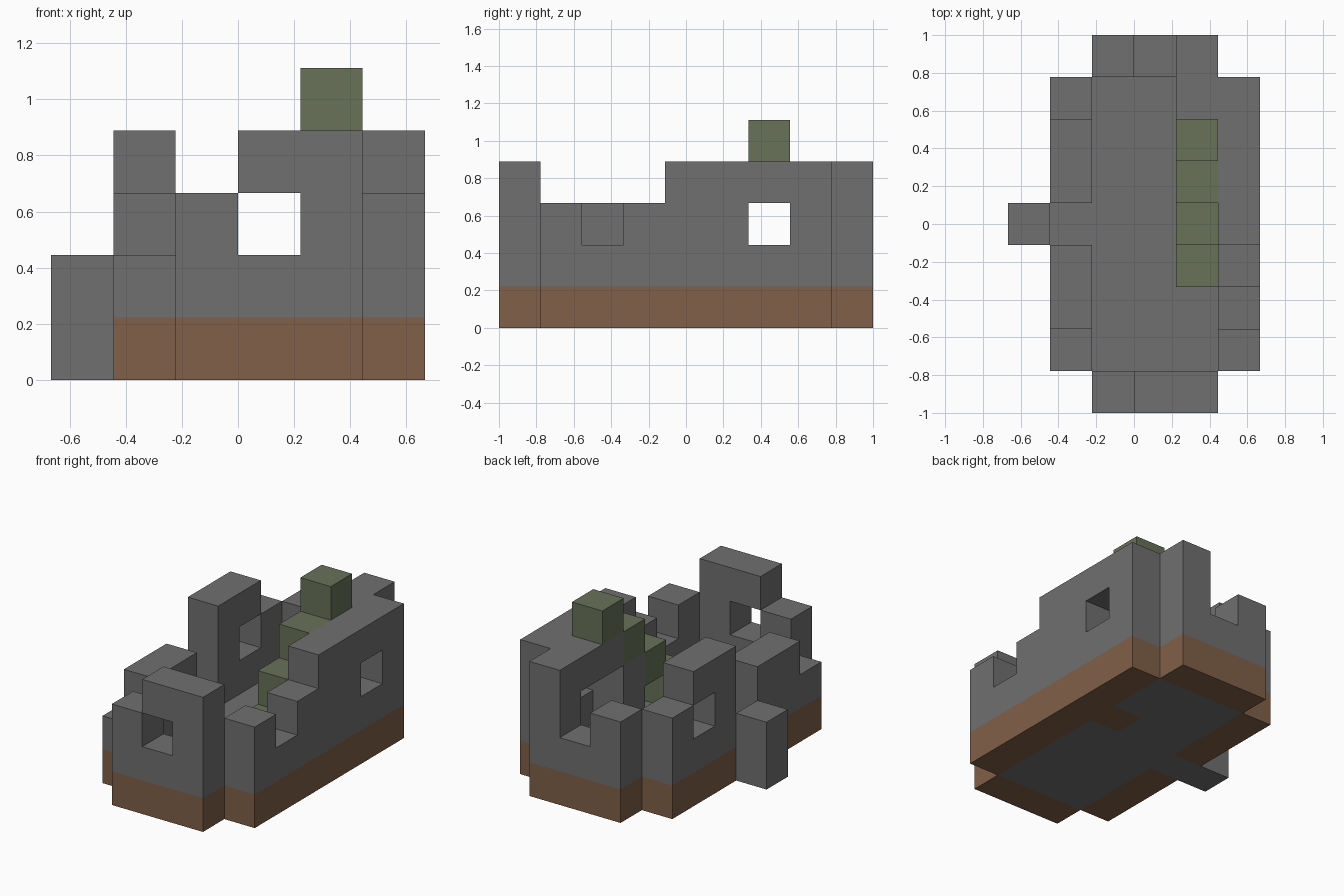
import bpy
import bmesh
from mathutils import Matrix, Vector

cube = bpy.data.objects.get("Cube")
if cube:
    bpy.data.objects.remove(cube, do_unlink=True)

CELL = 2 / 9
ORIGIN = Vector((-3, -4.5, 0))


def material(name, rgb):
    mat = bpy.data.materials.new(name)
    mat.use_nodes = True
    mat.diffuse_color = (*rgb, 1)
    mat.node_tree.nodes["Principled BSDF"].inputs["Base Color"].default_value = (*rgb, 1)
    return mat


stone = material("grey stone", (0.16, 0.16, 0.16))
earth = material("brown earth", (0.215, 0.115, 0.065))
moss = material("moss green", (0.138, 0.165, 0.098))

parts = {}


def fill(part, mat, columns, rows, levels, gaps=()):
    """Add a block of cells to a part, leaving out the given gaps."""
    cells = parts.setdefault(part, (mat, set()))[1]
    cells.update((x, y, z) for x in columns for y in rows for z in levels
                 if (x, y, z) not in gaps)


def wall(part, columns, rows, height, gaps=()):
    """Stone wall of a given height standing on a brown footing."""
    fill("wall_footing", earth, columns, rows, [0])
    fill(part, stone, columns, rows, range(1, height), gaps)


# Floor, running out through the doorway, and the step outside it
fill("floor", stone, range(2, 5), range(1, 8), [0], gaps={(4, 5, 0)})
fill("floor", stone, [1], [4], [0])
fill("doorstep", stone, [0], [4], range(2))

# Front wall with a window
wall("front_wall", [2], [0], 3)
wall("front_wall", [3, 4], [0], 4, gaps={(3, 0, 2)})

# Broken back wall
for column, height in zip((2, 3, 4), (3, 2, 4)):
    wall("back_wall", [column], [8], height)

# Left wall, split by the doorway
for row, height in zip((1, 2, 3, 5, 6, 7), (2, 3, 3, 4, 4, 3)):
    wall("left_wall", [1], [row], height, gaps={(1, 6, 2)})

# Right wall with a notch and a window
for row, height in zip(range(1, 8), (3, 2, 3, 4, 4, 4, 4)):
    wall("right_wall", [5], [row], height, gaps={(5, 6, 2)})

# Mossy steps, their pillar and the landing
for level in range(1, 5):
    fill("mossy_steps", moss, [4], [level + 2], [level])
wall("step_pillar", [4], [5], 3)
fill("landing", stone, [4], [6, 7], [3])

# Build each part, keeping only the faces that touch open air
solid = set().union(*(cells for _, cells in parts.values()))
for name, (mat, cells) in parts.items():
    bm = bmesh.new()
    for cell in sorted(cells):
        centre = Vector(cell) + Vector((0.5, 0.5, 0.5))
        made = bmesh.ops.create_cube(bm, size=1, matrix=Matrix.Translation(centre))
        faces = {f for v in made["verts"] for f in v.link_faces}
        hidden = []
        for face in faces:
            side = face.calc_center_median() - centre
            beside = tuple(c + round(2 * s) for c, s in zip(cell, side))
            if beside in solid:
                hidden.append(face)
        bmesh.ops.delete(bm, geom=hidden, context="FACES")
    bmesh.ops.remove_doubles(bm, verts=bm.verts, dist=0.001)
    for v in bm.verts:
        v.co = (v.co + ORIGIN) * CELL
    mesh = bpy.data.meshes.new(name)
    bm.to_mesh(mesh)
    bm.free()
    mesh.materials.append(mat)
    bpy.context.collection.objects.link(bpy.data.objects.new(name, mesh))
